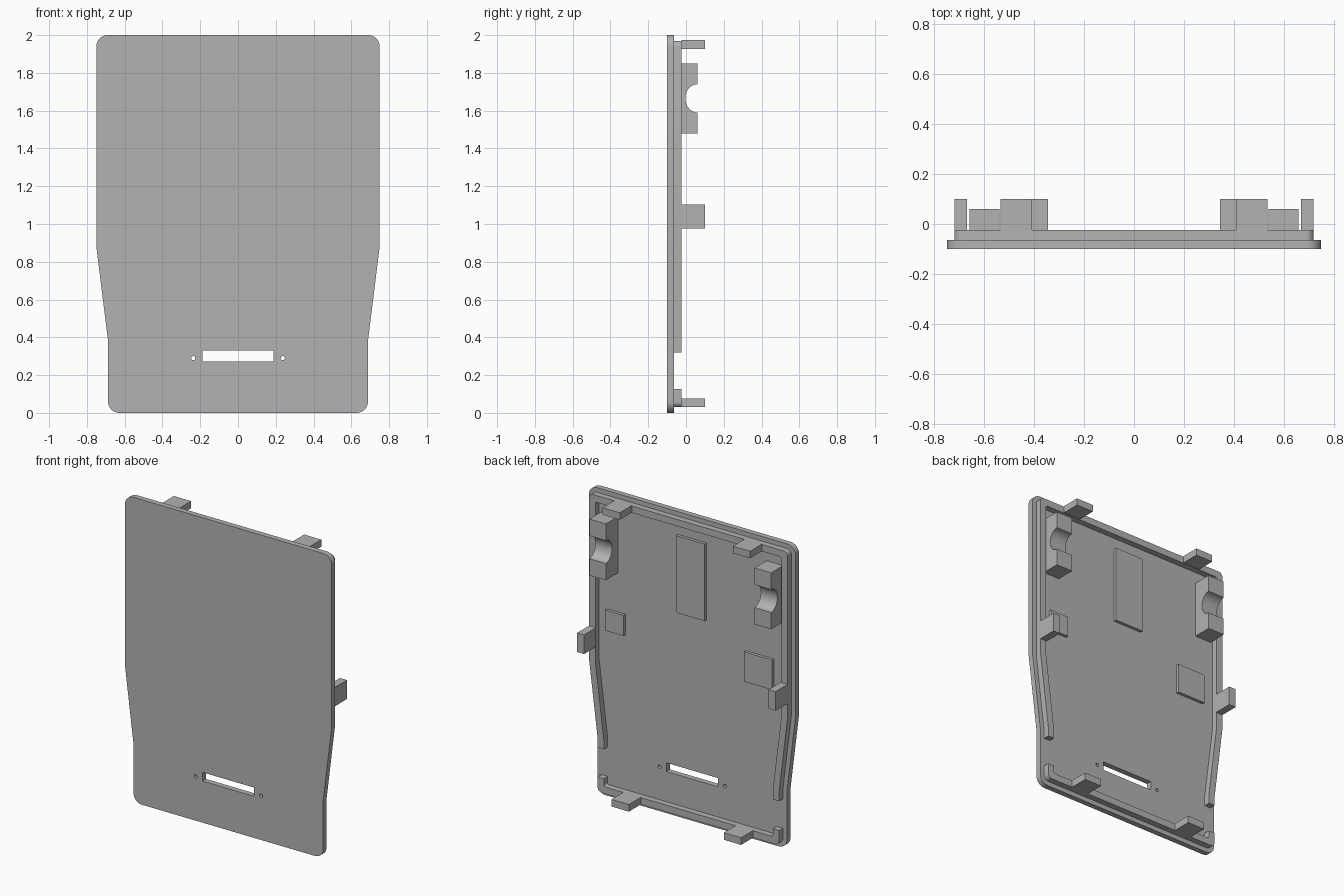
import bpy, bmesh, math
from mathutils import Matrix

cube = bpy.data.objects.get("Cube")
if cube:
    bpy.data.objects.remove(cube, do_unlink=True)

grey = bpy.data.materials.new("grey_plastic")
grey.use_nodes = True
COLOUR = (0.45, 0.45, 0.45, 1)
grey.diffuse_color = COLOUR
grey.node_tree.nodes["Principled BSDF"].inputs["Base Color"].default_value = COLOUR

FRONT, FACE, LIP, TIP = -0.1, -0.064, -0.024, 0.1   # depth levels
TOP_W, LOW_W, R = 0.75, 0.688, 0.06                # half widths, corner radius


def finish(bm, name):
    bmesh.ops.remove_doubles(bm, verts=bm.verts, dist=1e-5)
    bmesh.ops.recalc_face_normals(bm, faces=bm.faces)
    mesh = bpy.data.meshes.new(name)
    bm.to_mesh(mesh)
    bm.free()
    mesh.materials.clear()
    mesh.materials.append(grey)
    obj = bpy.data.objects.new(name, mesh)
    bpy.context.collection.objects.link(obj)
    bpy.ops.object.select_all(action='DESELECT')
    obj.select_set(True)
    bpy.context.view_layer.objects.active = obj
    bpy.ops.object.shade_smooth_by_angle(angle=math.radians(30))
    return obj


def box(name, x0, x1, y0, y1, z0, z1):
    bm = bmesh.new()
    bmesh.ops.create_cube(bm, size=1)
    bm.transform(Matrix.Translation(((x0 + x1) / 2, (y0 + y1) / 2, (z0 + z1) / 2))
                 @ Matrix.Diagonal((abs(x1 - x0), y1 - y0, z1 - z0, 1)))
    return finish(bm, name)


def arc(cx, cz, r, start, end, n=8):
    return [(cx + r * math.cos(a), cz + r * math.sin(a))
            for a in (math.radians(start + (end - start) * i / n) for i in range(n + 1))]


def mirrored(half):
    return half + [(-x, z) for x, z in reversed(half)]


def upper_path(d, z_end):
    r = max(R - d, 0.012)
    return mirrored([(LOW_W - d, z_end), (LOW_W - d, 0.38), (TOP_W - d, 0.88)]
                    + arc(TOP_W - d - r, 2 - d - r, r, 0, 90))


def lower_path(d, z_end):
    r = max(R - d, 0.012)
    return mirrored([(LOW_W - d, z_end)] + arc(LOW_W - d - r, d + r, r, 0, -90))


def plate(name, outline, holes):
    """Filled flat outline with holes, extruded in depth."""
    curve = bpy.data.curves.new(name, 'CURVE')
    curve.dimensions, curve.fill_mode = '2D', 'BOTH'
    curve.extrude = (FACE - FRONT) / 2
    for pts in [outline] + holes:
        s = curve.splines.new('POLY')
        s.points.add(len(pts) - 1)
        for p, (x, z) in zip(s.points, pts):
            p.co = (x, z, 0, 1)
        s.use_cyclic_u = True
    tmp = bpy.data.objects.new(name + "_curve", curve)
    bpy.context.collection.objects.link(tmp)
    bpy.context.view_layer.update()
    mesh = bpy.data.meshes.new_from_object(tmp.evaluated_get(bpy.context.evaluated_depsgraph_get()))
    bpy.data.objects.remove(tmp, do_unlink=True)
    bm = bmesh.new()
    bm.from_mesh(mesh)
    bm.transform(Matrix.Translation((0, (FRONT + FACE) / 2, 0)) @ Matrix.Rotation(math.pi / 2, 4, 'X'))
    return finish(bm, name)


def lip(name, path, z_end):
    """Raised wall between two inset copies of the outline."""
    bm = bmesh.new()
    rings = [[bm.verts.new(v) for v in ((xo, FACE, zo), (xo, LIP, zo), (xi, LIP, zi), (xi, FACE, zi))]
             for (xo, zo), (xi, zi) in zip(path(0.03, z_end), path(0.075, z_end))]
    for a, b in zip(rings, rings[1:]):
        for i in range(4):
            j = (i + 1) % 4
            bm.faces.new((a[i], a[j], b[j], b[i]))
    bm.faces.new(rings[0])
    bm.faces.new(rings[-1])
    return finish(bm, name)


def cradle(name, x0, x1):
    """Block with a rounded notch, profiled in depth and height."""
    z_mid, back = 1.665, 0.06
    notch = [(back - 0.064 * math.sin(t), z_mid - 0.075 * math.cos(t))
             for t in (math.pi * i / 14 for i in range(15))]
    profile = [(FACE, 1.48), (back, 1.48)] + notch + [(back, 1.85), (FACE, 1.85)]
    bm = bmesh.new()
    face = bm.faces.new([bm.verts.new((x0, y, z)) for y, z in profile])
    out = bmesh.ops.extrude_face_region(bm, geom=[face])
    bmesh.ops.translate(bm, vec=(x1 - x0, 0, 0),
                        verts=[v for v in out["geom"] if isinstance(v, bmesh.types.BMVert)])
    return finish(bm, name)


# Main panel with slot and screw holes
outline = upper_path(0, 0.38)[1:-1] + lower_path(0, 0.38)[1:-1][::-1]
slot = [(-0.187, 0.273), (0.187, 0.273), (0.187, 0.33), (-0.187, 0.33)]
screws = [arc(x, 0.29, 0.011, 0, 337.5, 15) for x in (-0.237, 0.237)]
plate("panel", outline, [slot] + screws)

# Raised lip in two sections
lip("upper_lip", upper_path, 0.32)
lip("lower_lip", lower_path, 0.127)

# Paired clips and cradles
for side, s in (("left", 1), ("right", -1)):
    box(side + "_top_clip", s * 0.41, s * 0.535, LIP, TIP, 1.927, 1.973)
    box(side + "_bottom_clip", s * 0.345, s * 0.47, LIP, TIP, 0.03, 0.077)
    box(side + "_side_clip", s * 0.67, s * 0.72, LIP, TIP, 0.977, 1.102)
    cradle(side + "_cradle", s * 0.54, s * 0.66)

# Low pads on the inner face
box("tall_pad", -0.105, 0.105, FACE, -0.044, 1.345, 1.85)
box("small_pad", 0.485, 0.62, FACE, -0.044, 1.09, 1.225)
box("square_pad", -0.595, -0.39, FACE, -0.044, 1.025, 1.22)
